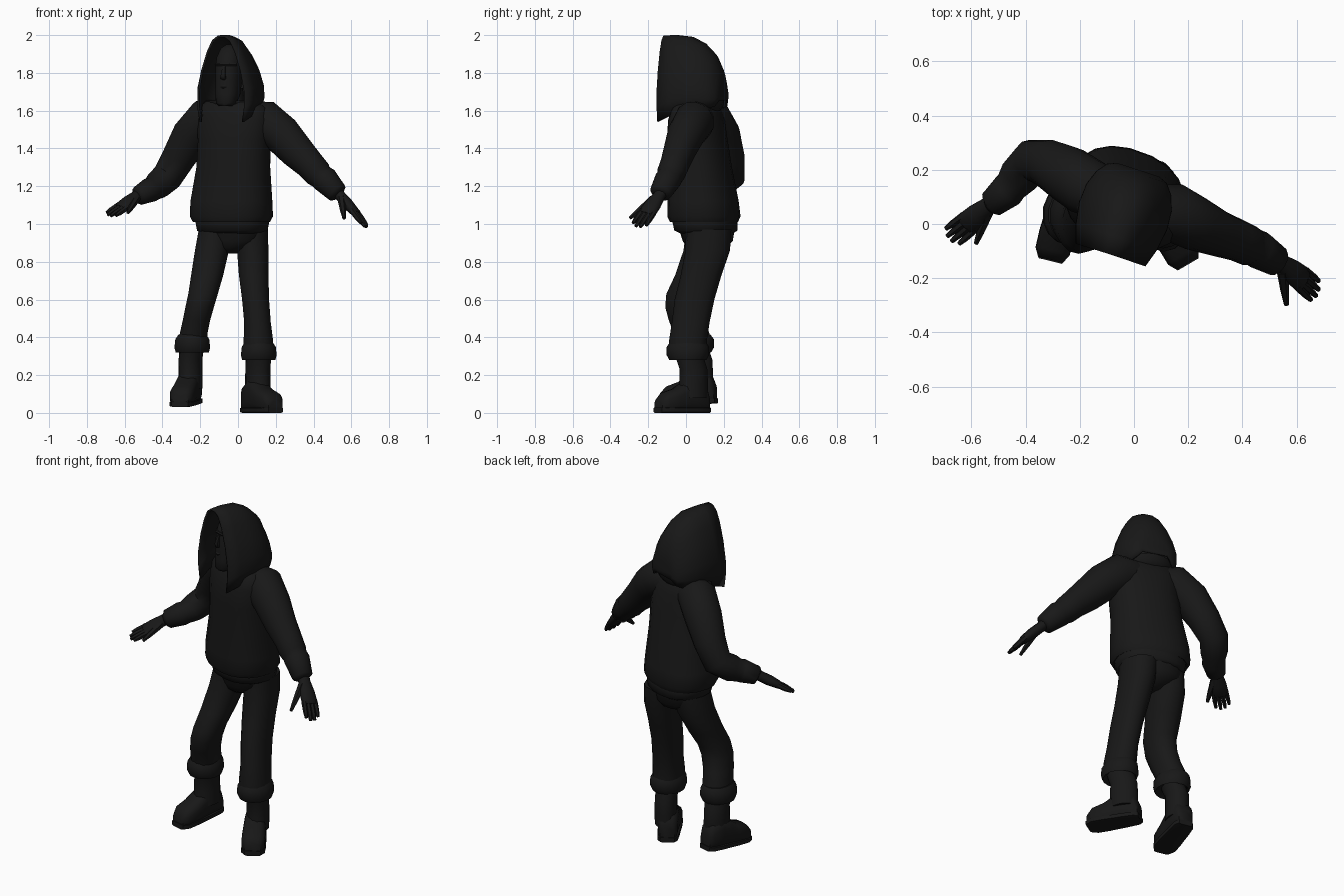
import bpy, bmesh
from math import sin, cos, pi, radians
from mathutils import Vector as V

mat = bpy.data.materials.new("dark_cloth")
mat.diffuse_color = (0.009, 0.009, 0.009, 1)
UP = V((0, 0, 1))
BODY = V((0.94, -0.34, 0))           # shoulder line of the turned torso


def finish(bm, name):
    bmesh.ops.recalc_face_normals(bm, faces=bm.faces)
    me = bpy.data.meshes.new(name)
    bm.to_mesh(me)
    bm.free()
    ob = bpy.data.objects.new(name, me)
    bpy.context.collection.objects.link(ob)
    me.materials.append(mat)
    bpy.ops.object.select_all(action='DESELECT')
    ob.select_set(True)
    bpy.context.view_layer.objects.active = ob
    bpy.ops.object.shade_smooth_by_angle(angle=radians(55))
    return ob


def tube(name, rings, side=V((1, 0, 0)), axis=None, n=14, square=2.0):
    """Loft rings (x, y, z, half width along side, half depth)."""
    bm = bmesh.new()
    pts = [V(r[:3]) for r in rings]
    loops = []
    for i, r in enumerate(rings):
        t = axis or pts[min(i + 1, len(pts) - 1)] - pts[max(i - 1, 0)]
        t = t.normalized()
        u = (side - t * side.dot(t)).normalized()
        w = t.cross(u)
        loop = []
        for k in range(n):
            a = 2 * pi * (k + 0.5) / n
            c, s = [(1 if q > 0 else -1) * abs(q) ** (2 / square) for q in (cos(a), sin(a))]
            loop.append(bm.verts.new(pts[i] + u * c * r[3] + w * s * r[-1]))
        loops.append(loop)
    for p, q in zip(loops, loops[1:]):
        for k in range(n):
            m = (k + 1) % n
            bm.faces.new((p[k], p[m], q[m], q[k]))
    bm.faces.new(loops[0][::-1])
    bm.faces.new(loops[-1])
    return finish(bm, name)


# jacket, with an overhanging waist fold
tube("jacket", [
    (-.035, .10, 1.03, .17, .13), (-.035, .095, 1.01, .205, .17), (-.035, .095, 1.04, .222, .183),
    (-.035, .09, 1.12, .219, .178), (-.025, .075, 1.30, .198, .158), (-.02, .06, 1.44, .196, .15),
    (-.02, .055, 1.55, .205, .135), (-.025, .055, 1.615, .195, .112), (-.035, .05, 1.655, .13, .085)],
    side=BODY, axis=UP, n=20, square=2.3)
tube("jacket_hem", [(-.03, .11, .95, .165, .13), (-.03, .105, .965, .188, .158),
                    (-.03, .10, 1.02, .198, .165), (-.03, .10, 1.05, .18, .15)],
     side=BODY, axis=UP, n=20, square=2.3)

# trousers
tube("trouser_seat", [(-.035, .105, .845, .04, .06), (-.033, .11, .875, .11, .105),
                      (-.03, .115, .91, .165, .128), (-.03, .11, .98, .182, .145)],
     side=BODY, axis=UP, n=18)
tube("right_trouser_leg", [
    (.065, .12, .97, .095, .12), (.078, .115, .86, .085, .118), (.083, .08, .73, .08, .108),
    (.093, .045, .60, .073, .105), (.103, .025, .48, .072, .1), (.108, .01, .38, .08, .1),
    (.108, .01, .33, .08, .1)], axis=UP, square=2.2)
tube("left_trouser_leg", [
    (-.115, .12, .97, .095, .12), (-.138, .105, .86, .092, .118), (-.163, .05, .73, .087, .107),
    (-.185, -.002, .63, .08, .102), (-.203, -.01, .56, .077, .1), (-.22, .005, .49, .074, .096),
    (-.235, .03, .42, .075, .094), (-.238, .035, .37, .075, .09)], axis=UP, square=2.2)


# rolled cuffs and boots
def lower_leg(name, cx, cy, cz, shaft, heel, toe):
    tube(name + "_trouser_cuff", [
        (cx, cy, cz - .025, .072, .075), (cx, cy, cz - .045, .09, .098), (cx, cy, cz - .02, .097, .112),
        (cx, cy, cz + .025, .092, .112), (cx, cy, cz + .05, .075, .095)], axis=UP)
    h, t = V(heel), V(toe)
    d = V((t.x - h.x, t.y - h.y, 0)).normalized()
    across = V((-d.y, d.x, 0))
    sx, sy = shaft
    tube(name + "_boot_shaft", [
        (sx, sy, h.z + .08, .062, .08), (sx, sy, h.z + .16, .063, .08),
        (sx, sy, h.z + .23, .062, .077), (cx, cy, cz, .064, .078)], side=across, axis=UP)
    foot = [(0, .04, .1), (.07, .054, .15), (.3, .06, .19), (.5, .062, .16),
            (.66, .065, .13), (.88, .064, .11), (1, .044, .075)]
    rings, sole = [], []
    for f, w, ht in foot:
        p = h.lerp(t, f)
        rings.append((p.x, p.y, p.z + ht / 2, w, ht / 2))
        q = h.lerp(t, f * 1.03 - .015)
        sole.append((q.x, q.y, q.z + .015, w * 1.04, .015))
    tube(name + "_boot_foot", rings, side=across, axis=d, square=3)
    tube(name + "_boot_sole", sole, side=across, axis=d, n=8, square=6)


lower_leg("right", .11, .01, .325, (.105, .04), (.05, .107, 0), (.198, -.145, 0))
lower_leg("left", -.242, .035, .365, (-.252, .065), (-.238, .155, .05), (-.308, -.132, .03))

# sleeves with bunched ends
tube("right_sleeve", [
    (.05, .06, 1.56, .09, .09), (.14, .045, 1.545, .108, .112), (.23, .0, 1.475, .1, .103),
    (.31, -.035, 1.385, .085, .092), (.38, -.06, 1.315, .077, .079), (.425, -.08, 1.265, .075, .075),
    (.44, -.085, 1.25, .068, .068), (.46, -.095, 1.235, .071, .071), (.525, -.135, 1.165, .058, .056),
    (.535, -.14, 1.155, .035, .035)], side=V((0, 1, 0)))
tube("left_sleeve", [
    (-.08, .08, 1.57, .085, .085), (-.17, .135, 1.555, .108, .11), (-.245, .185, 1.47, .105, .105),
    (-.315, .222, 1.35, .09, .09), (-.375, .233, 1.25, .08, .083), (-.425, .175, 1.205, .075, .075),
    (-.452, .14, 1.185, .063, .063), (-.465, .125, 1.18, .066, .066), (-.525, .075, 1.15, .052, .052),
    (-.535, .07, 1.145, .034, .034)], side=V((0, 1, .3)))


# hands
def hand(name, wrist, knuckle, tip, across, thumb):
    w, k, t, th = V(wrist), V(knuckle), V(tip), V(thumb)
    d = (t - w).normalized()
    a = V(across)
    a = (a - d * a.dot(d)).normalized()
    m = w.lerp(k, .5)
    tube(name + "_palm", [(*(w - d * .03), .034, .03), (*w, .034, .029), (*m, .045, .03),
                          (*k, .049, .023), (*(k + d * .012), .044, .015)], side=a, n=10)
    for i, length in enumerate((.85, 1, .97, .78)):
        o = (1.5 - i) * .023
        b = k + a * o - d * .01
        e = k.lerp(t, length) + a * o * 1.1
        tube(f"{name}_finger_{i + 1}", [(*b, .014, .017), (*b.lerp(e, .6), .013, .015),
                                        (*e, .009, .009)], side=a, n=6)
    b = w + d * .02 + a * .02
    tube(name + "_thumb", [(*b, .022, .022), (*b.lerp(th, .6), .016, .016), (*th, .009, .009)],
         side=d, n=6)


hand("right_hand", (.545, -.145, 1.145), (.622, -.205, 1.06), (.678, -.255, .985),
     (-.4, -.85, .2), (.562, -.298, 1.03))
hand("left_hand", (-.54, .065, 1.145), (-.615, 0, 1.09), (-.682, -.055, 1.045),
     (.7, -.7, -.2), (-.583, -.072, 1.06))

# head, in its own turned frame
YAW = radians(-18)
FACE = V((cos(YAW), sin(YAW), 0))
BACK = V((-sin(YAW), cos(YAW), 0))


def loc(x, y, z):
    return V((-.04, .03, z)) + FACE * x + BACK * y


def head_part(name, rings, **kw):
    return tube(name, [(*loc(x, y, z), a, b) for x, y, z, a, b in rings], side=FACE, **kw)


head_part("neck", [(0, .02, 1.58, .075, .07), (0, .02, 1.72, .06, .065)], axis=UP)
head_part("head", [
    (0, -.085, 1.625, .035, .03), (0, -.072, 1.64, .054, .052), (0, -.045, 1.69, .064, .078),
    (0, -.03, 1.75, .067, .09), (0, -.02, 1.82, .07, .095), (0, -.01, 1.88, .068, .09),
    (0, 0, 1.93, .05, .065), (0, 0, 1.95, .02, .03)], axis=UP, square=2.3)
head_part("nose", [(0, -.112, 1.835, .008, .006), (0, -.125, 1.785, .014, .014),
                   (0, -.12, 1.768, .015, .012), (0, -.11, 1.762, .008, .006)], axis=UP, n=6)
for part, z, pts in [("brow", 1.845, ((-.055, -.075), (-.03, -.104), (.03, -.104), (.055, -.075))),
                     ("lips", 1.725, ((-.03, -.1), (0, -.119), (.03, -.1)))]:
    tube(part, [(*loc(x, y, z), .009, .009) for x, y in pts], side=UP, n=6)

# hood: arches from the face opening to the back
arch = [(.9, 0), (1, .18), (.99, .36), (.83, .6), (.59, .82), (.37, .95), (.14, 1)]
arch += [(-x, z) for x, z in reversed(arch)]
bm = bmesh.new()
prev = None
for y, half, low, top in [(-.15, .13, 1.54, 1.993), (-.08, .152, 1.57, 1.994), (0, .165, 1.595, 1.985),
                          (.07, .16, 1.605, 1.95), (.125, .14, 1.61, 1.895),
                          (.16, .112, 1.625, 1.82), (.173, .08, 1.655, 1.75)]:
    loop = [bm.verts.new(loc(x * half, y, low + z * (top - low))) for x, z in arch]
    if prev:
        for k in range(len(loop) - 1):
            bm.faces.new((prev[k], prev[k + 1], loop[k + 1], loop[k]))
    prev = loop
bm.faces.new(prev)
hood = finish(bm, "hood")
mod = hood.modifiers.new("thickness", 'SOLIDIFY')
mod.thickness = .012
mod.offset = 0

# gathered underside of the hood on the shoulders
tube("hood_collar", [(*loc(0, .03, 1.585), .125, .105), (*loc(0, .045, 1.62), .146, .12),
                     (*loc(0, .045, 1.655), .148, .128)], side=FACE, axis=UP, n=18)
